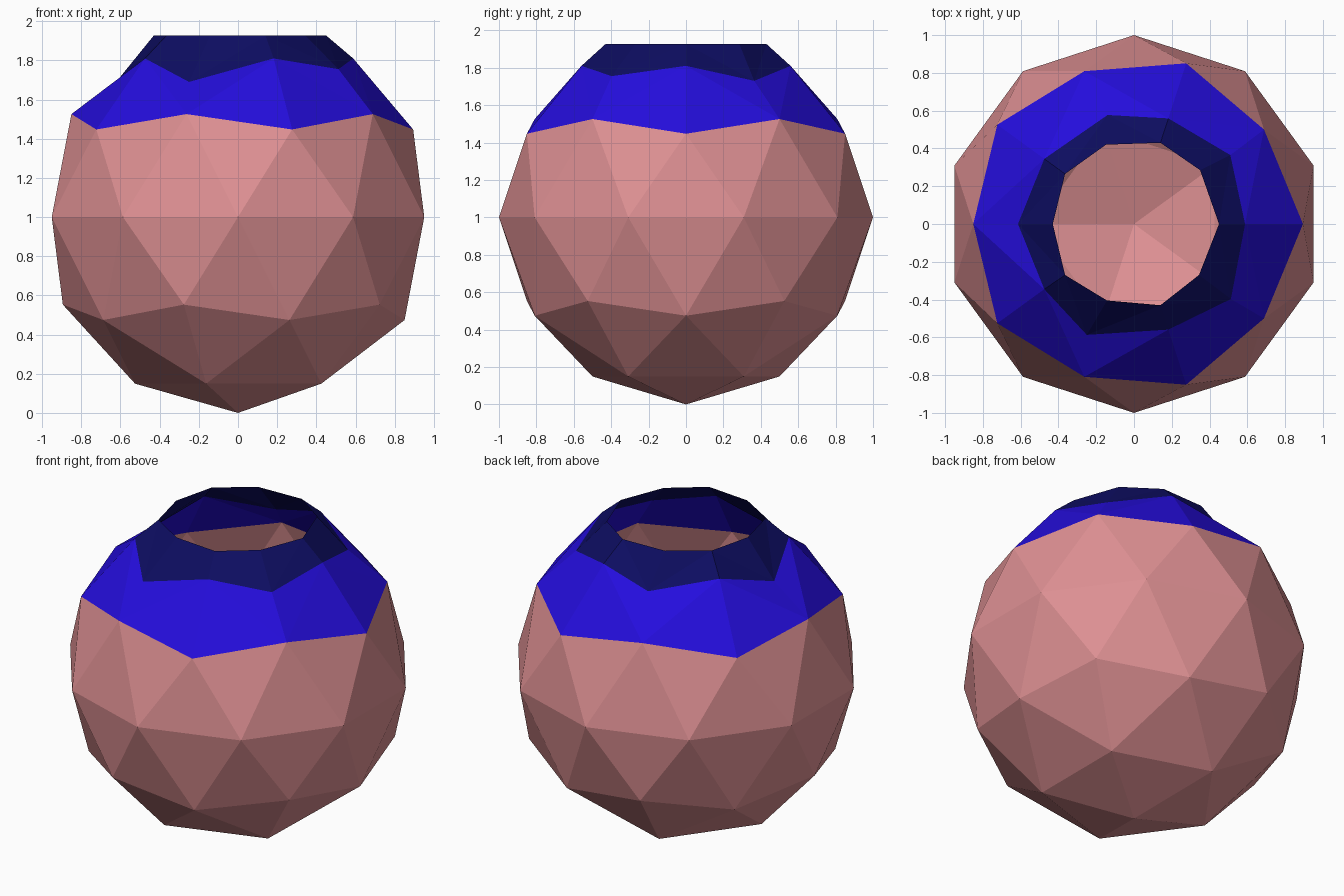
import bpy, bmesh, math

if "Cube" in bpy.data.objects:
    bpy.data.objects.remove(bpy.data.objects["Cube"])


def material(name, rgb):
    m = bpy.data.materials.new(name)
    m.diffuse_color = (*rgb, 1)
    m.use_nodes = True
    m.node_tree.nodes["Principled BSDF"].inputs["Base Color"].default_value = m.diffuse_color
    return m


# Collar and rim points, counter-clockwise from +x
COLLAR = [(.588, 0, 1.81), (.51, .365, 1.73), (.182, .559, 1.81), (-.14, .577, 1.73),
          (-.475, .345, 1.81), (-.614, 0, 1.70), (-.475, -.345, 1.81),
          (-.25, -.587, 1.69), (.182, -.559, 1.81), (.513, -.397, 1.755)]
RIM = [(.45, 0), (.35, .285), (.14, .43), (-.148, .42), (-.365, .265),
       (-.43, 0), (-.365, -.27), (-.143, -.405), (.14, -.43), (.344, -.27)]
RIM_Z = 1.927

bm = bmesh.new()

# Faceted round body, opened at the top
bmesh.ops.create_icosphere(bm, subdivisions=2, radius=1)
bmesh.ops.translate(bm, verts=bm.verts, vec=(0, 0, 1))
bmesh.ops.delete(bm, geom=[v for v in bm.verts if v.co.z > 1.6], context='VERTS')

opening = sorted({v for e in bm.edges if e.is_boundary for v in e.verts},
                 key=lambda v: (math.atan2(v.co.y, v.co.x) + .1) % math.tau)
collar = [bm.verts.new(p) for p in COLLAR]
rim = [bm.verts.new((x, y, RIM_Z)) for x, y in RIM]


def band(lower, upper, index):
    """Join two rings with triangles whose diagonals alternate."""
    n = len(lower)
    for i in range(n):
        j = (i + 1) % n
        a, b, c, d = lower[i], lower[j], upper[j], upper[i]
        tris = [(a, b, d), (b, c, d)] if i % 2 == 0 else [(a, b, c), (a, c, d)]
        for t in tris:
            bm.faces.new(t).material_index = index


band(opening, collar, 1)   # blue shoulder
band(collar, rim, 2)       # navy neck

bmesh.ops.recalc_face_normals(bm, faces=bm.faces)
mesh = bpy.data.meshes.new("round_pot")
bm.to_mesh(mesh)
bm.free()

for m in (material("dusty_pink", (.73, .279, .292)),
          material("bright_blue", (.018, .004, .716)),
          material("navy", (.004, .004, .12))):
    mesh.materials.append(m)

bpy.context.collection.objects.link(bpy.data.objects.new("round_pot", mesh))
